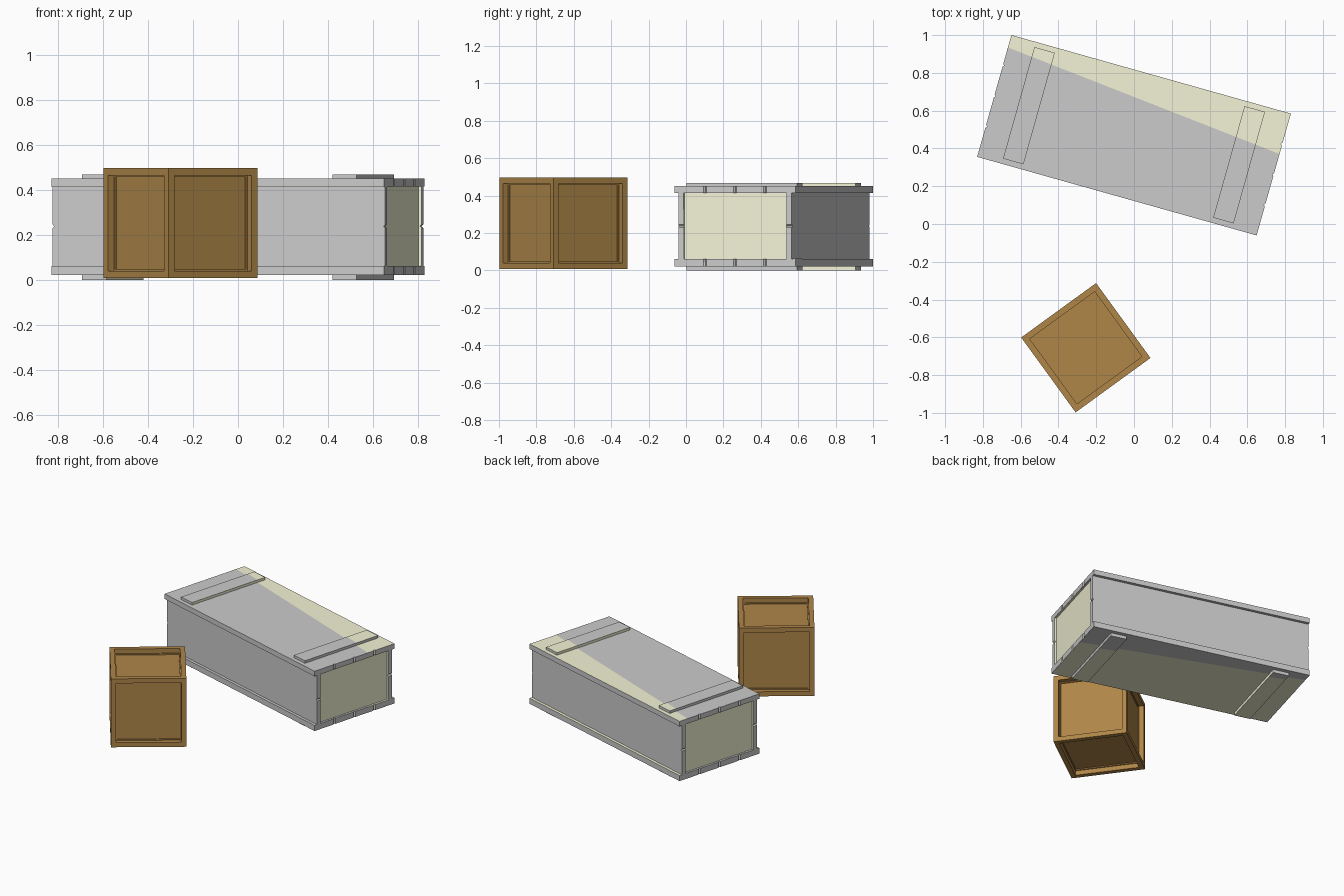
import bpy, bmesh
from math import radians
from mathutils import Matrix, Vector

if "Cube" in bpy.data.objects:
    bpy.data.objects.remove(bpy.data.objects["Cube"])


def material(name, rgb):
    m = bpy.data.materials.new(name)
    m.diffuse_color = (*rgb, 1)
    m.use_nodes = True
    m.node_tree.nodes["Principled BSDF"].inputs["Base Color"].default_value = m.diffuse_color
    return m


def finish(bm, name, matrix, mat=None):
    bmesh.ops.recalc_face_normals(bm, faces=bm.faces[:])
    me = bpy.data.meshes.new(name)
    bm.to_mesh(me)
    bm.free()
    ob = bpy.data.objects.new(name, me)
    bpy.context.collection.objects.link(ob)
    ob.matrix_world = matrix
    if mat:
        me.materials.append(mat)
    return ob


def box(name, center, size, matrix, mat=None):
    bm = bmesh.new()
    bmesh.ops.create_cube(bm, size=1, matrix=Matrix.Translation(center) @ Matrix.Diagonal((*size, 1)))
    return finish(bm, name, matrix, mat)


def boards(name, length, width, count, thick, matrix, mat=None):
    """Flush boards side by side: a slab with a small V notch at both ends of each joint."""
    n = 0.008
    right = [(length / 2, -width / 2)]
    for i in range(1, count):
        y = -width / 2 + width * i / count
        right += [(length / 2, y - n), (length / 2 - n, y), (length / 2, y + n)]
    right.append((length / 2, width / 2))
    outline = right + [(-x, -y) for x, y in right]
    bm = bmesh.new()
    face = bm.faces.new([bm.verts.new((x, y, -thick / 2)) for x, y in outline])
    ext = bmesh.ops.extrude_face_region(bm, geom=[face])["geom"]
    bmesh.ops.translate(bm, vec=(0, 0, thick), verts=[v for v in ext if isinstance(v, bmesh.types.BMVert)])
    return finish(bm, name, matrix, mat)


L, W = 1.537, 0.67


def long_crate(prefix, M, mat=None, end_shift=0.0):
    T = Matrix.Translation
    # lid and floor, four boards each
    boards(prefix + "lid", L, W, 4, 0.036, M @ T((0, 0, 0.432)), mat)
    boards(prefix + "floor", L, W, 4, 0.040, M @ T((0, 0, 0.042)), mat)
    for s, side in ((-1, "front"), (1, "back")):
        # long walls, two boards high
        R = T((0, s * 0.30, 0.238)) @ Matrix.Rotation(radians(90), 4, 'X')
        boards(f"{prefix}{side}_wall", L, 0.352, 2, 0.03, M @ R, mat)
    for s, side in ((-1, "left"), (1, "right")):
        # recessed end walls
        box(f"{prefix}{side}_end", (s * (0.738 + end_shift), 0, 0.238), (0.03, 0.57, 0.352), M, mat)
        # cross battens above and below
        box(f"{prefix}{side}_top_batten", (s * 0.578, 0, 0.459), (0.112, 0.613, 0.018), M, mat)
        box(f"{prefix}{side}_bottom_batten", (s * 0.578, 0, 0.011), (0.112, 0.613, 0.022), M, mat)


# long grey crate
M = Matrix.Translation((0, 0.47, 0)) @ Matrix.Rotation(radians(-15.7), 4, 'Z')
long_crate("crate_", M)

# almost coincident pale layer, tilted a hair so it shows along the back and on the ends
pivot = Vector((0, 0.19, 0.235))
tilt = (Matrix.Translation(pivot) @ Matrix.Rotation(0.001, 4, 'X') @ Matrix.Rotation(-0.0001, 4, 'Y')
        @ Matrix.Translation(-pivot) @ Matrix.Diagonal((0.9995, 0.999, 1, 1)))
long_crate("crate_tint_", M @ tilt, material("pale_yellow", (0.91, 0.9, 0.67)), 0.001)

# small brown box with a recessed panel on every side
bm = bmesh.new()
bmesh.ops.create_cube(bm, size=0.49)
panels = bm.faces[:]
bmesh.ops.inset_individual(bm, faces=panels, thickness=0.046)
for f in bmesh.ops.extrude_discrete_faces(bm, faces=panels)["faces"]:
    bmesh.ops.translate(bm, vec=f.normal * -0.04, verts=f.verts[:])
finish(bm, "small_box", Matrix.Translation((-0.255, -0.655, 0.252)) @ Matrix.Rotation(radians(36), 4, 'Z'),
       material("brown_wood", (0.43, 0.24, 0.065)))
